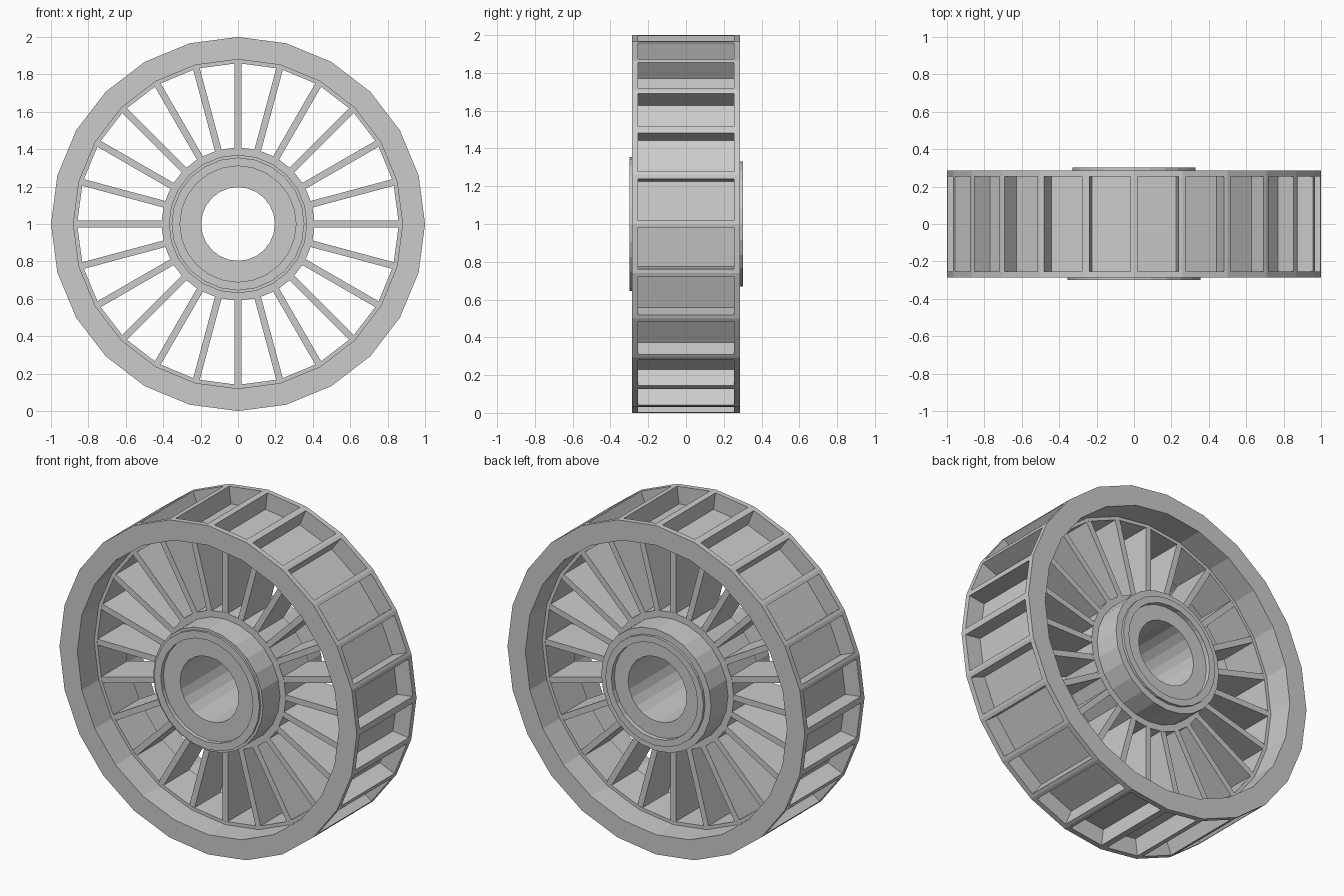
import bpy, bmesh, math
from mathutils import Matrix, Vector

cube = bpy.data.objects.get("Cube")
if cube:
    bpy.data.objects.remove(cube, do_unlink=True)

SIDES = 24
STEP = math.tau / SIDES
CENTRE = Vector((0, 0, 1))
WEB = 0.125      # half depth of the spokes and their rings
HALF = 0.287     # half depth of the rim

grey = bpy.data.materials.new("light grey")
grey.use_nodes = True
grey.diffuse_color = (0.6, 0.6, 0.6, 1)
grey.node_tree.nodes["Principled BSDF"].inputs["Base Color"].default_value = (0.6, 0.6, 0.6, 1)


def finish(bm, name):
    bmesh.ops.recalc_face_normals(bm, faces=bm.faces[:])
    mesh = bpy.data.meshes.new(name)
    bm.to_mesh(mesh)
    bm.free()
    mesh.materials.append(grey)
    obj = bpy.data.objects.new(name, mesh)
    bpy.context.collection.objects.link(obj)
    return obj


def lathe(profile, sides):
    """Spin a closed (radius, y) profile around the axle."""
    bm = bmesh.new()
    rings = []
    for i in range(sides):
        a = math.tau * i / sides
        rings.append([bm.verts.new((r * math.cos(a), y, 1 + r * math.sin(a))) for r, y in profile])
    n = len(profile)
    for i in range(sides):
        a, b = rings[i], rings[(i + 1) % sides]
        for j in range(n):
            k = (j + 1) % n
            bm.faces.new((a[j], a[k], b[k], b[j]))
    bmesh.ops.recalc_face_normals(bm, faces=bm.faces[:])
    return bm


# Rim with a ledge inside and a rectangular pocket in every tread face
bm = lathe([(1, -HALF), (1, HALF), (0.88, HALF), (0.88, WEB), (0.86, WEB),
            (0.86, -WEB), (0.88, -WEB), (0.88, -HALF)], SIDES)
tread = [f for f in bm.faces if all((v.co - CENTRE).xz.length > 0.99 for v in f.verts)]
bmesh.ops.inset_individual(bm, faces=tread, thickness=0.02, use_even_offset=True)
for f in tread:
    inward = -f.normal.copy()
    for v in f.verts:
        v.co.y = math.copysign(0.255, v.co.y)
    floor = bmesh.ops.extrude_discrete_faces(bm, faces=[f])["faces"][0]
    bmesh.ops.translate(bm, verts=floor.verts[:], vec=inward * 0.105)
finish(bm, "rim")

# Hub with a bore, a middle flange and a raised lip on each end
finish(lathe([(0.197, -0.275), (0.31, -0.275), (0.31, -0.3), (0.355, -0.3),
              (0.355, -HALF), (0.37, -HALF), (0.37, -WEB), (0.41, -WEB),
              (0.41, WEB), (0.37, WEB), (0.37, HALF), (0.33, HALF),
              (0.33, 0.303), (0.29, 0.303), (0.29, 0.275), (0.197, 0.275)], SIDES), "hub")

# Spokes
bm = bmesh.new()
for i in range(SIDES):
    place = (Matrix.Translation(CENTRE) @ Matrix.Rotation(i * STEP, 4, 'Y')
             @ Matrix.Translation((0.633, 0, 0))
             @ Matrix.Diagonal((0.465, 2 * WEB - 0.002, 0.036, 1)))
    bmesh.ops.create_cube(bm, size=1, matrix=place)
finish(bm, "spokes")
